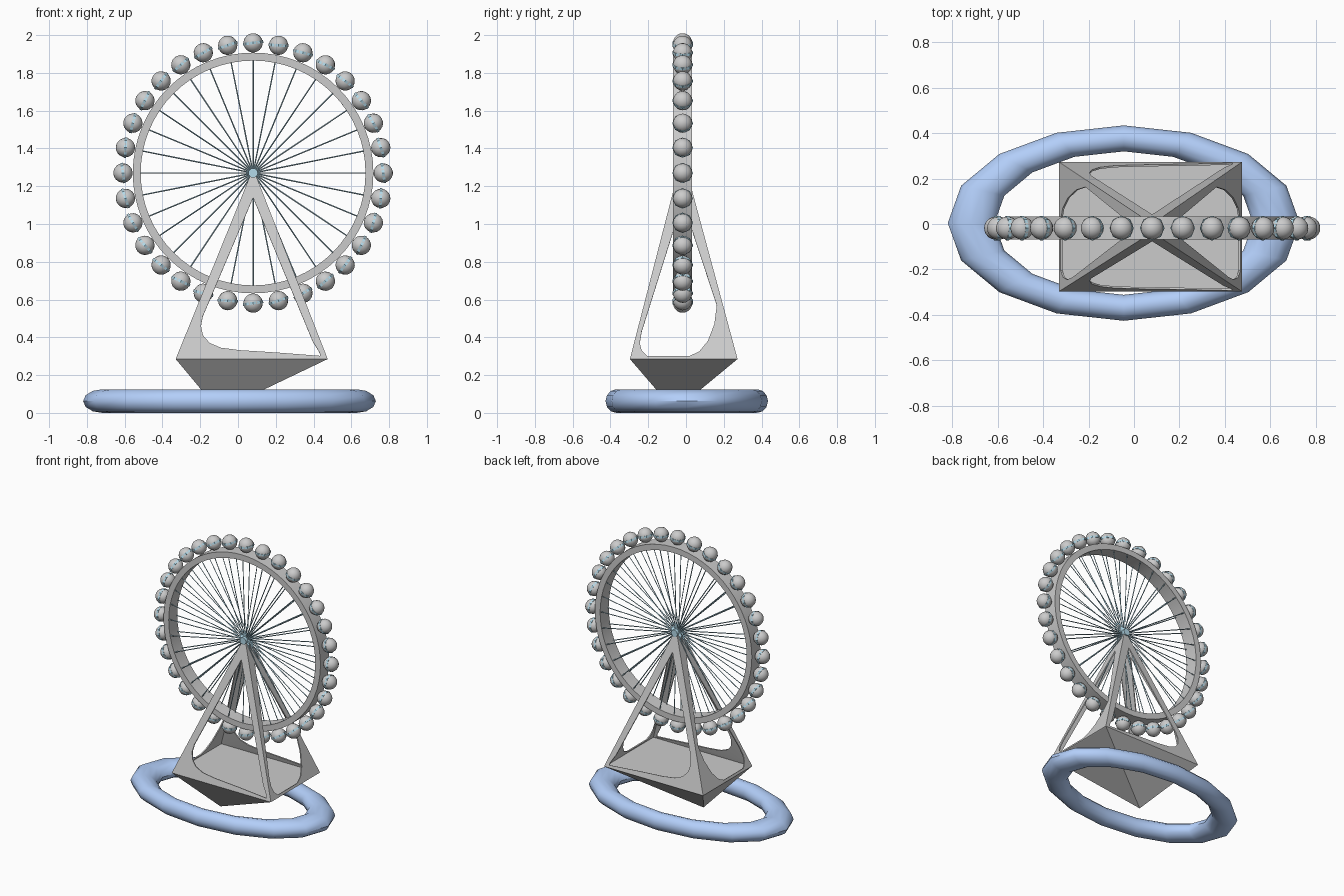
import bpy, bmesh, math
from mathutils import Matrix, Vector

if "Cube" in bpy.data.objects:
    bpy.data.objects.remove(bpy.data.objects["Cube"])

HUB = Vector((0.08, -0.018, 1.27))
COUNT = 32


def material(name, rgb):
    m = bpy.data.materials.new(name)
    m.diffuse_color = (*rgb, 1)
    m.use_nodes = True
    m.node_tree.nodes["Principled BSDF"].inputs["Base Color"].default_value = m.diffuse_color
    return m


def finish(bm, name, mat=None, smooth=None):
    bmesh.ops.recalc_face_normals(bm, faces=bm.faces)
    me = bpy.data.meshes.new(name)
    bm.to_mesh(me)
    bm.free()
    ob = bpy.data.objects.new(name, me)
    bpy.context.collection.objects.link(ob)
    if mat:
        me.materials.append(mat)
    if smooth:
        bpy.ops.object.select_all(action='DESELECT')
        ob.select_set(True)
        bpy.context.view_layer.objects.active = ob
        bpy.ops.object.shade_smooth_by_angle(angle=math.radians(smooth))
    return ob


def lathe(profile, steps, transform):
    """Ring of quads: closed (radius, height) profile turned about z."""
    bm = bmesh.new()
    rings = []
    for i in range(steps):
        a = math.tau * i / steps
        rings.append([bm.verts.new(transform @ Vector((r * math.cos(a), r * math.sin(a), h)))
                      for r, h in profile])
    n = len(profile)
    for i in range(steps):
        p, q = rings[i], rings[(i + 1) % steps]
        for j in range(n):
            k = (j + 1) % n
            bm.faces.new((p[j], q[j], q[k], p[k]))
    return bm


def cylinder(bm, r, depth, sides, mat):
    bmesh.ops.create_cone(bm, cap_ends=True, segments=sides, radius1=r, radius2=r,
                          depth=depth, matrix=mat)


def rod(bm, a, b, r, sides=4):
    d = b - a
    rot = d.to_track_quat('Z', 'Y').to_matrix().to_4x4()
    cylinder(bm, r, d.length, sides, Matrix.Translation((a + b) / 2) @ rot)


blue = material("ring_blue", (0.45, 0.62, 0.95))
pale = material("pale_blue", (0.45, 0.70, 0.82))

# Oval ground ring
tube = [(0.672 + 0.103 * math.cos(math.tau * k / 12), 0.0625 * math.sin(math.tau * k / 12))
        for k in range(12)]
oval = Matrix.Translation((-0.045, 0.004, 0.0625)) @ Matrix.Diagonal((1, 0.555, 1, 1))
finish(lathe(tube, 16, oval), "ground_ring", blue, 40)

# Wheel rim
to_wheel = Matrix.Translation(HUB) @ Matrix.Rotation(math.pi / 2, 4, 'X')
rim = [(0.595, -0.05), (0.637, -0.05), (0.637, 0.05), (0.595, 0.05)]
finish(lathe(rim, 64, to_wheel), "wheel_rim", None, 30)

# Hub and two fans of spokes
bm = bmesh.new()
cylinder(bm, 0.025, 0.08, 16, to_wheel)
finish(bm, "wheel_hub", pale, 30)
bm = bmesh.new()
for i in range(COUNT):
    a = math.tau * i / COUNT
    out = Vector((math.sin(a), 0, math.cos(a)))
    for s in (-1, 1):
        rod(bm, HUB + out * 0.015 + Vector((0, s * 0.015, 0)),
            HUB + out * 0.6 + Vector((0, s * 0.04, 0)), 0.0035)
finish(bm, "spokes", pale)

# Passenger pods with a belt around each
pods, belts = bmesh.new(), bmesh.new()
for i in range(COUNT):
    m = (Matrix.Translation(HUB) @ Matrix.Rotation(math.tau * i / COUNT, 4, 'Y')
         @ Matrix.Translation((0, 0, 0.689)) @ Matrix.Rotation(-0.14, 4, 'Y'))
    bmesh.ops.create_uvsphere(pods, u_segments=16, v_segments=10, radius=0.051, matrix=m)
    cylinder(belts, 0.054, 0.014, 8, m)
finish(pods, "pods", None, 40)
finish(belts, "pod_belts", pale)

# Inverted pyramid base with a flat floor on top
X0, X1, Y0, Y1, ZB, ZT = -0.33, 0.475, -0.297, 0.273, 0.285, 1.27
corners = [(X0, Y0), (X1, Y0), (X1, Y1), (X0, Y1)]
bm = bmesh.new()
top = [bm.verts.new((x, y, ZB)) for x, y in corners]
tip = bm.verts.new((-0.10, -0.06, 0.01))
bm.faces.new(top)
for i in range(4):
    bm.faces.new((top[i], top[(i + 1) % 4], tip))
finish(bm, "base_pyramid")

# Four-legged tower: sloped sides, each with a rounded opening
T = (HUB.x - 0.01, HUB.x + 0.01, HUB.y - 0.025, HUB.y + 0.025)
hole_x = [(0.08, 1.14), (-0.187, 0.51), (-0.196, 0.46), (-0.185, 0.41), (-0.15, 0.37),
          (-0.09, 0.345), (0.01, 0.332), (0.2, 0.32), (0.435, 0.302), (0.432, 0.32), (0.395, 0.38)]
hole_y = [(-0.018, 1.12), (-0.235, 0.43), (-0.245, 0.37), (-0.235, 0.33), (-0.205, 0.302),
          (0.02, 0.302), (0.07, 0.325), (0.115, 0.38), (0.15, 0.47), (0.163, 0.57)]


def side(bm, axis, low, high, ends, tops, hole):
    """Sloped panel; low/high are the plane's depth at the bottom and the top."""
    def point(u, z):
        d = low + (high - low) * (z - ZB) / (ZT - ZB)
        return Vector((u, d, z)) if axis == 'x' else Vector((d, u, z))
    outline = [(ends[0], ZB), (ends[1], ZB), (tops[1], ZT), (tops[0], ZT)]
    edges = []
    for loop in (outline, hole):
        vs = [bm.verts.new(point(*p)) for p in loop]
        edges += [bm.edges.new((vs[i], vs[(i + 1) % len(vs)])) for i in range(len(vs))]
    bmesh.ops.triangle_fill(bm, edges=edges, use_beauty=True)


bm = bmesh.new()
side(bm, 'x', Y0, T[2], (X0, X1), T[:2], hole_x)
side(bm, 'x', Y1, T[3], (X0, X1), T[:2], hole_x)
side(bm, 'y', X0, T[0], (Y0, Y1), T[2:], hole_y)
side(bm, 'y', X1, T[1], (Y0, Y1), T[2:], hole_y)
bmesh.ops.remove_doubles(bm, verts=bm.verts, dist=0.0005)
tower = finish(bm, "tower_legs")
mod = tower.modifiers.new("thickness", 'SOLIDIFY')
mod.thickness = 0.008
mod.offset = -1
